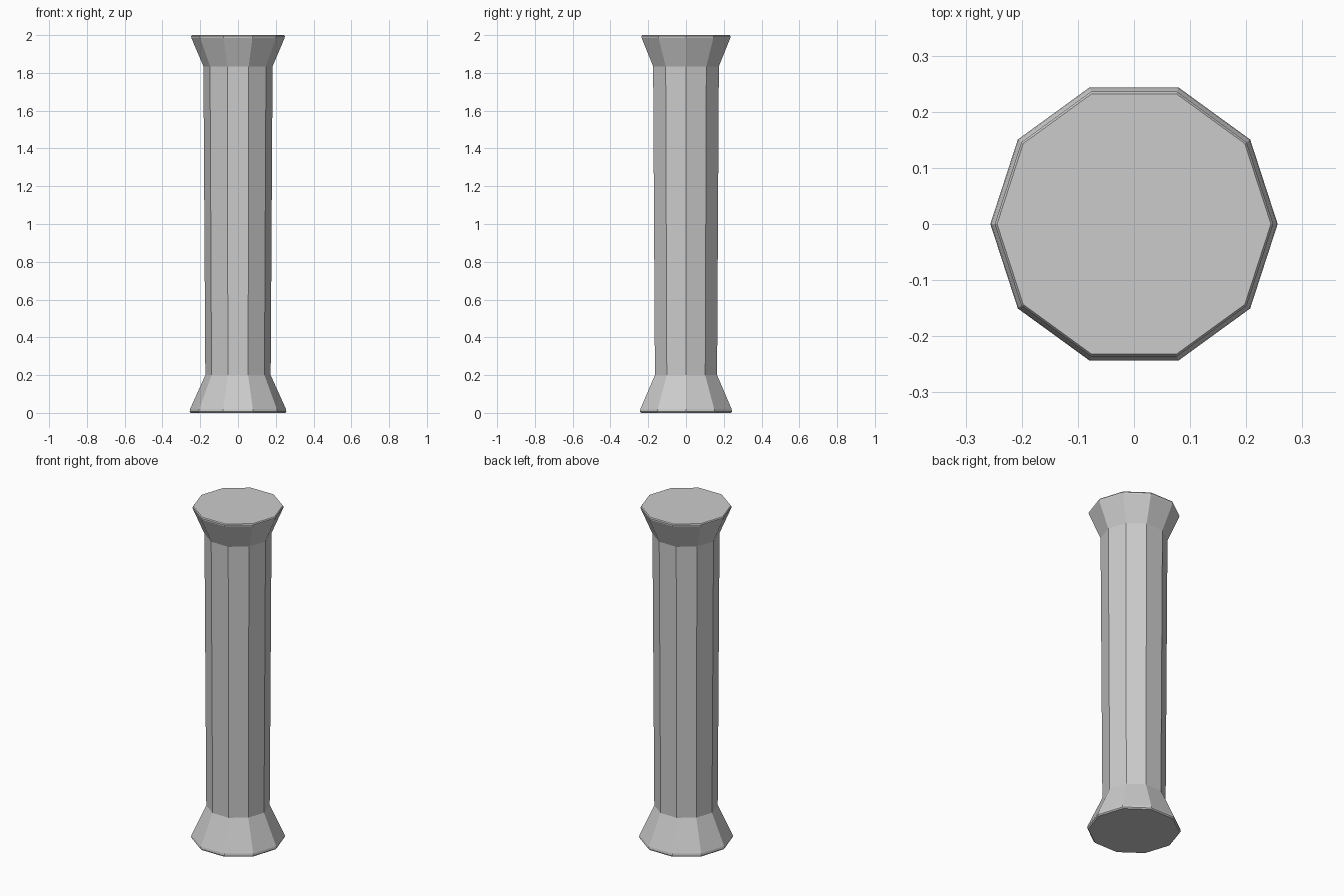
import bpy, bmesh
from math import cos, sin, tau

if "Cube" in bpy.data.objects:
    bpy.data.objects.remove(bpy.data.objects["Cube"])

SIDES = 10


def lathe(name, profile):
    """Ten-sided solid from (radius, height) rings, capped at both ends."""
    bm = bmesh.new()
    rings = [[bm.verts.new((r * cos(tau * i / SIDES), r * sin(tau * i / SIDES), z))
              for i in range(SIDES)] for r, z in profile]
    for low, high in zip(rings, rings[1:]):
        for i in range(SIDES):
            j = (i + 1) % SIDES
            bm.faces.new((low[i], low[j], high[j], high[i]))
    bm.faces.new(rings[0][::-1])
    bm.faces.new(rings[-1])
    mesh = bpy.data.meshes.new(name)
    bm.to_mesh(mesh)
    bm.free()
    obj = bpy.data.objects.new(name, mesh)
    bpy.context.collection.objects.link(obj)
    return obj


# Column: flared foot, slightly widening shaft, flared head with eased rims
lathe("column", [
    (0.250, 0.0), (0.256, 0.007), (0.254, 0.02),
    (0.173, 0.20), (0.183, 1.835),
    (0.247, 1.985), (0.248, 1.994), (0.244, 2.0),
])
